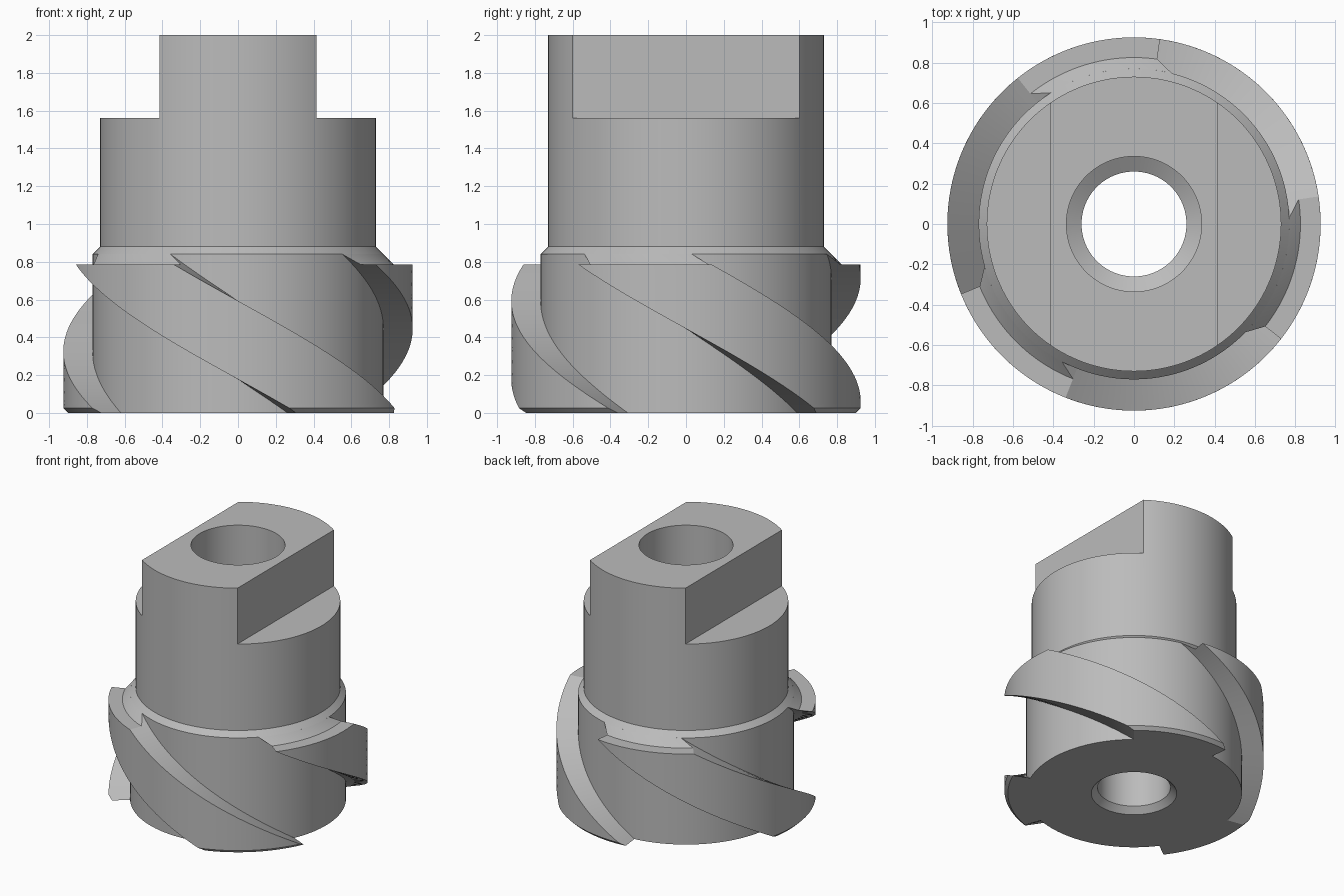
import bpy, bmesh, math

cube = bpy.data.objects.get("Cube")
if cube:
    bpy.data.objects.remove(cube, do_unlink=True)

steel = bpy.data.materials.new("steel_grey")
steel.use_nodes = True
GREY = (0.5, 0.5, 0.5, 1)
steel.diffuse_color = GREY
steel.node_tree.nodes["Principled BSDF"].inputs["Base Color"].default_value = GREY

SHANK, CORE, OUTER = 0.73, 0.77, 0.925   # radii
LAND_TOP, SHOULDER = 0.785, 0.84         # heights
TWIST = math.radians(112)                # helix angle per unit of height
LAND_START, LAND_WIDTH = math.radians(82), math.radians(46.5)


def add_object(name, bm):
    bmesh.ops.recalc_face_normals(bm, faces=bm.faces[:])
    mesh = bpy.data.meshes.new(name)
    bm.to_mesh(mesh)
    bm.free()
    mesh.materials.append(steel)
    obj = bpy.data.objects.new(name, mesh)
    bpy.context.collection.objects.link(obj)
    return obj


def activate(obj):
    bpy.ops.object.select_all(action="DESELECT")
    obj.select_set(True)
    bpy.context.view_layer.objects.active = obj


def smooth(obj):
    activate(obj)
    bpy.ops.object.shade_smooth_by_angle(angle=math.radians(25))


def bridge(bm, rings):
    """Join closed rings of vertices, the last one back to the first."""
    n = len(rings[0])
    for a, b in zip(rings, rings[1:] + rings[:1]):
        for i in range(n):
            j = (i + 1) % n
            bm.faces.new((a[i], a[j], b[j], b[i]))


def lathe(name, profile, segments=144):
    bm = bmesh.new()
    rings = []
    for r, z in profile:
        angles = [math.tau * i / segments for i in range(segments)]
        rings.append([bm.verts.new((r * math.cos(a), r * math.sin(a), z)) for a in angles])
    bridge(bm, rings)
    return add_object(name, bm)


def helical_land(name, start, steps=32, cols=24):
    """Sector of the cutter that twists around the core."""
    levels = [(0, 0.9)]
    levels += [(0.025 + (LAND_TOP - 0.025) * i / steps, OUTER) for i in range(steps + 1)]
    levels += [(LAND_TOP, 0.825), (SHOULDER, CORE)]
    inner = CORE - 0.002
    bm = bmesh.new()
    rows = []
    for z, r in levels:
        first = start + (LAND_TOP - z) * TWIST
        angles = [first + LAND_WIDTH * i / cols for i in range(cols + 1)]
        ring = [(r, a) for a in angles] + [(inner, a) for a in reversed(angles)]
        rows.append([bm.verts.new((q * math.cos(a), q * math.sin(a), z)) for q, a in ring])
    n = len(rows[0])
    for a, b in zip(rows, rows[1:]):
        for i in range(n):
            j = (i + 1) % n
            bm.faces.new((a[i], a[j], b[j], b[i]))
    # End caps
    for row in (rows[0], rows[-1]):
        for i in range(cols):
            bm.faces.new((row[i], row[i + 1], row[n - 2 - i], row[n - 1 - i]))
    return add_object(name, bm)


# Core, shank and stepped bore
body = lathe("body", [
    (0.305, 0), (CORE, 0), (CORE, SHOULDER), (SHANK, 0.88), (SHANK, 2),
    (0.335, 2), (0.335, 1.2), (0.26, 1.155), (0.26, 0.045)])

# Two flats that leave the drive tang
for side in (-1, 1):
    bm = bmesh.new()
    bmesh.ops.create_cube(bm, size=1)
    cutter = add_object("flat_cutter", bm)
    cutter.location = (side * 0.915, 0, 2.06)
    cutter.scale = (1, 2, 1)
    cutter.hide_render = True
    cut = body.modifiers.new("flat", "BOOLEAN")
    cut.operation, cut.solver, cut.object = "DIFFERENCE", "EXACT", cutter
    activate(body)
    bpy.ops.object.modifier_apply(modifier=cut.name)
    bpy.data.objects.remove(cutter, do_unlink=True)
smooth(body)

# Three cutting lands
for k in range(3):
    smooth(helical_land(f"cutting_land_{k + 1}", LAND_START + k * math.tau / 3))
